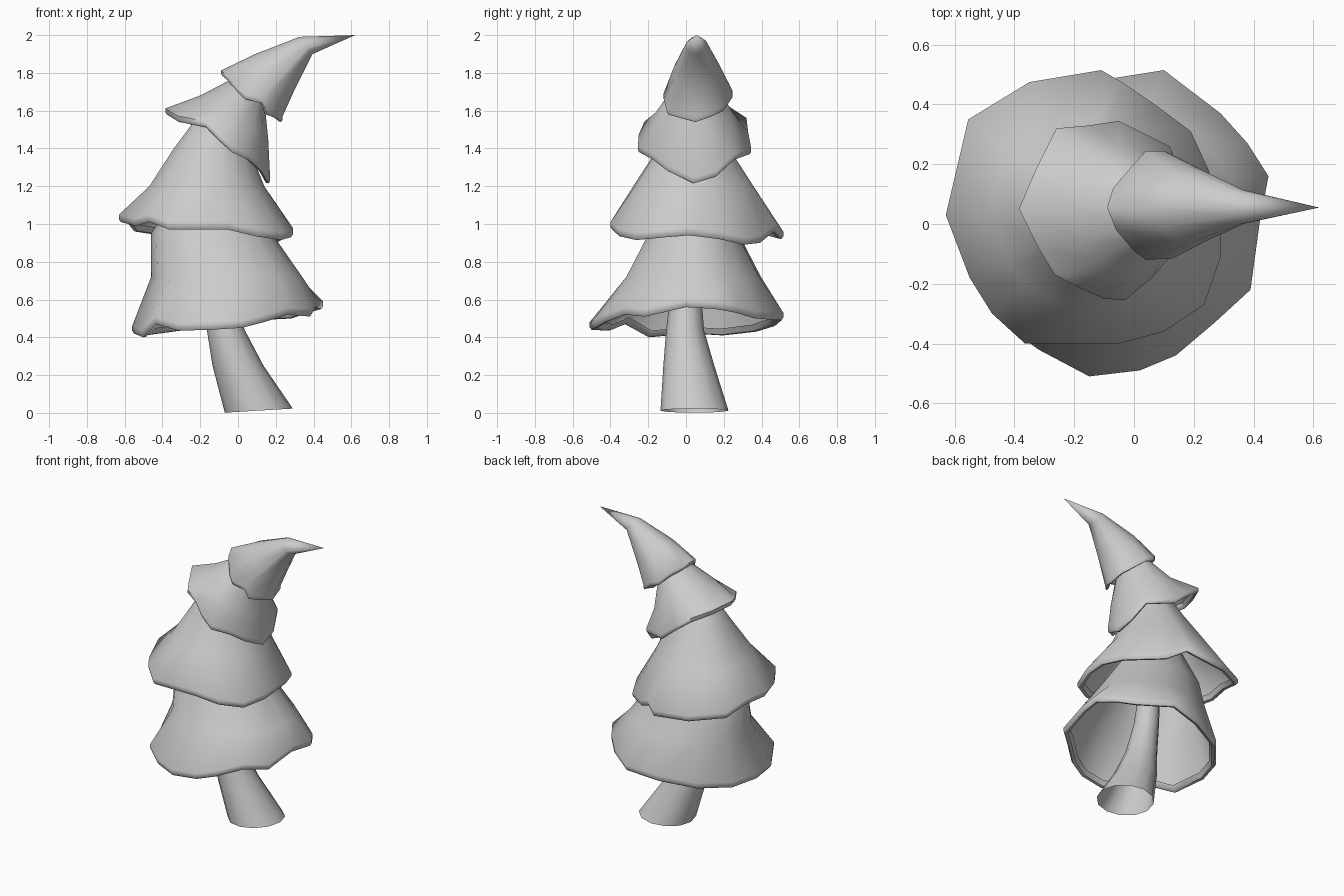
import bpy, bmesh, math
from mathutils import Vector


def finish(bm, name):
    bmesh.ops.remove_doubles(bm, verts=bm.verts, dist=0.0005)
    bmesh.ops.recalc_face_normals(bm, faces=bm.faces)
    me = bpy.data.meshes.new(name)
    bm.to_mesh(me)
    bm.free()
    ob = bpy.data.objects.new(name, me)
    bpy.context.collection.objects.link(ob)
    bpy.context.view_layer.objects.active = ob
    ob.select_set(True)
    bpy.ops.object.shade_smooth_by_angle(angle=math.radians(50))
    ob.select_set(False)


def loft(name, loops):
    bm = bmesh.new()
    rows = [[bm.verts.new(p) for p in loop] for loop in loops]
    n = len(rows[0])
    for a, b in zip(rows, rows[1:]):
        for i in range(n):
            j = (i + 1) % n
            bm.faces.new((a[i], a[j], b[j], b[i]))
    finish(bm, name)


def ellipse(ring, angles):
    # ring: centre x, y, z, radius x, radius y, slope of z along x
    cx, cy, cz, rx, ry, slope = ring
    return [Vector((cx + rx * math.cos(a), cy + ry * math.sin(a),
                    cz + slope * rx * math.cos(a))) for a in angles]


def tier(name, rim, rings, lip=0.04):
    pts = [Vector(p) for p in rim]
    c = (Vector((min(p[k] for p in pts) for k in range(3)))
         + Vector((max(p[k] for p in pts) for k in range(3)))) / 2
    angles = [math.atan2(p.y - c.y, p.x - c.x) for p in pts]

    def offset(inset, up):
        out = []
        for p in pts:
            d = Vector((c.x - p.x, c.y - p.y, 0)).normalized()
            out.append(p + d * inset + Vector((0, 0, up)))
        return out

    # rolled lip, then the skirt up to its top
    loops = [offset(lip * 1.1, lip * 0.9), offset(lip * 0.7, lip * 0.1),
             offset(lip * 0.25, 0), offset(0, lip * 0.35), offset(0, lip)]
    loops += [ellipse(r, angles) for r in rings]
    loft(name, loops)


# leaning trunk, open at the base
even = [2 * math.pi * i / 12 for i in range(12)]
loft("trunk", [ellipse(r, even) for r in (
    (0.11, 0.045, 0.012, 0.18, 0.18, 0.06),
    (0.0, 0.015, 0.25, 0.135, 0.135, 0.0),
    (-0.065, -0.005, 0.44, 0.1, 0.1, 0.0),
    (-0.1, 0.0, 0.65, 0.08, 0.08, 0.0),
    (-0.13, 0.02, 1.05, 0.06, 0.06, 0.0))])

# lowest skirt
tier("bottom_tier", [
    (0.42, 0.0, 0.56), (0.45, 0.16, 0.55), (0.38, 0.27, 0.53), (0.29, 0.37, 0.50),
    (0.1, 0.515, 0.49), (-0.12, 0.48, 0.46), (-0.35, 0.38, 0.43), (-0.5, 0.2, 0.41),
    (-0.56, 0.02, 0.42), (-0.51, -0.2, 0.40), (-0.44, -0.33, 0.47),
    (-0.32, -0.42, 0.435), (-0.15, -0.51, 0.44), (0.02, -0.49, 0.45),
    (0.14, -0.44, 0.48), (0.27, -0.33, 0.52), (0.39, -0.22, 0.51)],
    [(-0.06, 0.04, 0.72, 0.40, 0.36, 0), (-0.14, 0.04, 0.95, 0.32, 0.24, 0),
     (-0.15, 0.04, 1.2, 0.16, 0.13, 0), (-0.13, 0.04, 1.35, 0.0, 0.0, 0)])

# second skirt
tier("lower_middle_tier", [
    (0.29, 0.02, 0.94), (0.25, 0.18, 0.92), (0.19, 0.31, 0.89), (0.07, 0.4, 0.90),
    (-0.04, 0.475, 0.96), (-0.11, 0.515, 0.92), (-0.35, 0.475, 0.93),
    (-0.555, 0.35, 0.96), (-0.59, 0.2, 1.0), (-0.63, 0.03, 1.01),
    (-0.55, -0.18, 0.99), (-0.475, -0.3, 1.01), (-0.365, -0.4, 0.97),
    (-0.2, -0.4, 0.97), (-0.05, -0.4, 0.97), (0.1, -0.36, 0.935),
    (0.235, -0.27, 0.915), (0.29, -0.11, 0.93)],
    [(-0.165, 0.04, 1.2, 0.305, 0.32, 0), (-0.14, 0.04, 1.4, 0.2, 0.19, 0),
     (-0.1, 0.04, 1.6, 0.09, 0.09, 0), (-0.06, 0.04, 1.66, 0.0, 0.0, 0)])

# third skirt, tipped towards +x
tier("upper_middle_tier", [
    (0.17, 0.04, 1.215), (0.16, 0.16, 1.25), (0.12, 0.26, 1.34), (-0.05, 0.345, 1.37),
    (-0.15, 0.33, 1.45), (-0.26, 0.32, 1.53), (-0.33, 0.18, 1.55), (-0.385, 0.05, 1.58),
    (-0.32, -0.08, 1.54), (-0.265, -0.17, 1.53), (-0.17, -0.22, 1.51),
    (-0.1, -0.25, 1.44), (-0.03, -0.255, 1.38), (0.06, -0.18, 1.34), (0.13, -0.1, 1.28)],
    [(-0.02, 0.045, 1.565, 0.18, 0.21, -0.64), (0.06, 0.05, 1.71, 0.08, 0.12, -0.8),
     (0.12, 0.05, 1.8, 0.0, 0.0, 0)], lip=0.032)

# bent pointed top
tier("top_tier", [
    (0.235, 0.05, 1.54), (0.225, 0.14, 1.57), (0.18, 0.205, 1.60), (0.1, 0.245, 1.66),
    (0.04, 0.245, 1.68), (-0.01, 0.19, 1.73), (-0.07, 0.12, 1.77), (-0.09, 0.055, 1.785),
    (-0.06, -0.02, 1.76), (0.0, -0.09, 1.69), (0.04, -0.12, 1.66), (0.13, -0.115, 1.64),
    (0.15, -0.1, 1.58), (0.21, -0.03, 1.56)],
    [(0.195, 0.06, 1.805, 0.105, 0.13, -0.9), (0.36, 0.057, 1.945, 0.034, 0.058, -1.35),
     (0.62, 0.055, 2.0, 0.0, 0.0, 0)], lip=0.028)
